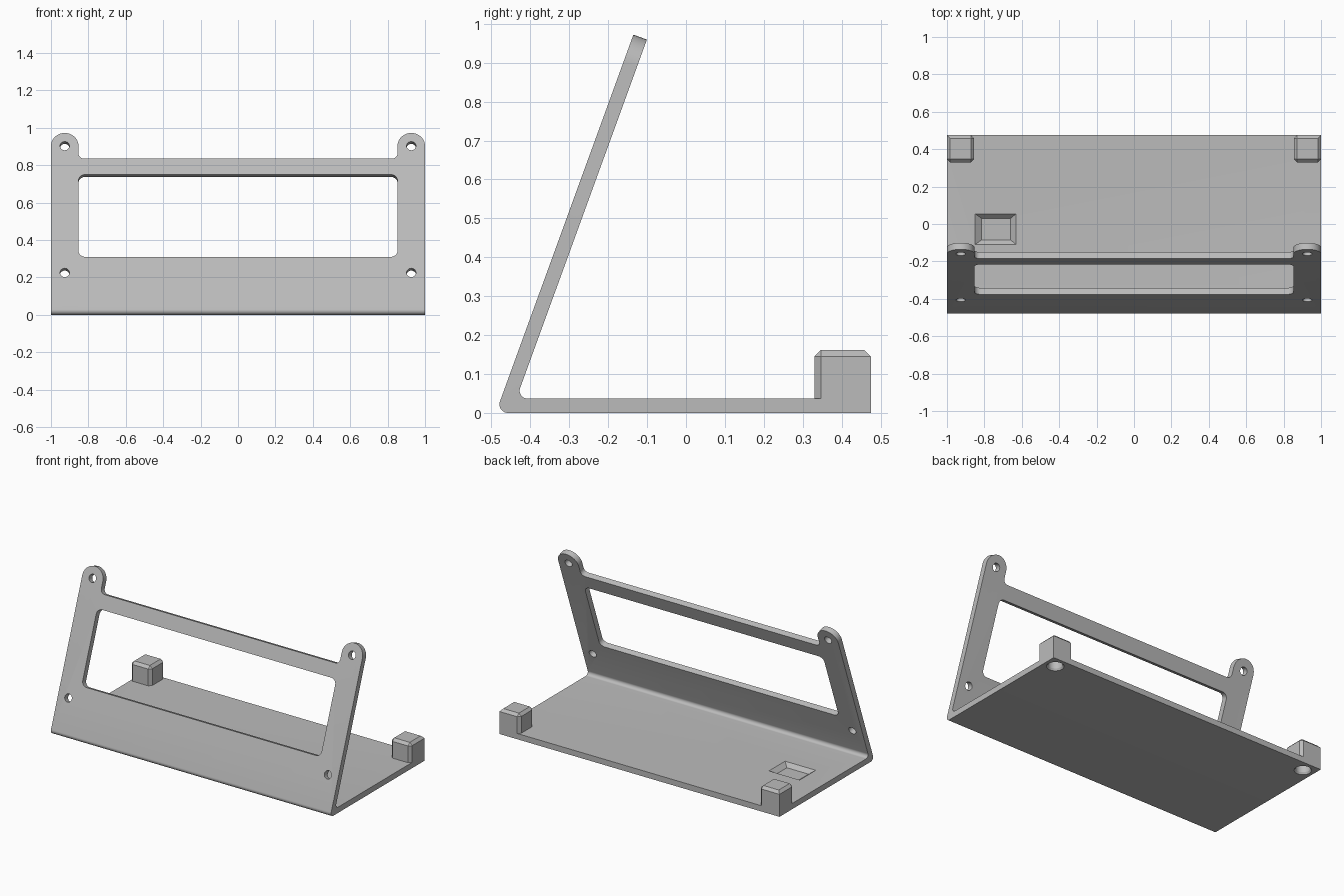
import bpy, bmesh, math
from mathutils import Vector, Matrix

cube = bpy.data.objects.get("Cube")
if cube:
    bpy.data.objects.remove(cube)

TILT = math.radians(20)
S, C = math.sin(TILT), math.cos(TILT)
T = 0.037            # plate thickness
Y0, BACK = -0.489, 0.475

grey = bpy.data.materials.new("light_grey")
grey.use_nodes = True
grey.diffuse_color = (0.5, 0.5, 0.5, 1)
grey.node_tree.nodes["Principled BSDF"].inputs["Base Color"].default_value = (0.5, 0.5, 0.5, 1)

# side profiles run along x; panel shapes lie in the tilted front plane
SIDE = Matrix(((0, 0, 1, 0), (1, 0, 0, 0), (0, 1, 0, 0), (0, 0, 0, 1)))
PANEL = Matrix(((1, 0, 0, 0), (0, S, -C, Y0), (0, C, S, 0), (0, 0, 0, 1)))


def rounded(corners, steps=10):
    """Turn (x, y, radius) corners into a filleted outline."""
    out = []
    for i, (x, y, r) in enumerate(corners):
        p = Vector((x, y))
        if not r:
            out.append(p)
            continue
        u = (Vector(corners[i - 1][:2]) - p).normalized()
        v = (Vector(corners[(i + 1) % len(corners)][:2]) - p).normalized()
        half = u.angle(v) / 2
        c = p + (u + v).normalized() * r / math.sin(half)
        a, b = p + u * r / math.tan(half) - c, p + v * r / math.tan(half) - c
        start = math.atan2(a.y, a.x)
        turn = math.atan2(a.x * b.y - a.y * b.x, a.dot(b))
        for k in range(steps + 1):
            ang = start + turn * k / steps
            out.append(c + Vector((math.cos(ang), math.sin(ang))) * r)
    return [p for i, p in enumerate(out) if (p - out[i - 1]).length > 1e-5]


def finish(name, bm):
    bmesh.ops.recalc_face_normals(bm, faces=bm.faces)
    me = bpy.data.meshes.new(name)
    bm.to_mesh(me)
    bm.free()
    me.materials.append(grey)
    ob = bpy.data.objects.new(name, me)
    bpy.context.collection.objects.link(ob)
    return ob


def prism(name, outline, lo, hi, matrix):
    bm = bmesh.new()
    face = bm.faces.new([bm.verts.new((p.x, p.y, lo)) for p in outline])
    ext = bmesh.ops.extrude_face_region(bm, geom=[face])["geom"]
    bmesh.ops.translate(bm, vec=(0, 0, hi - lo), verts=[g for g in ext if isinstance(g, bmesh.types.BMVert)])
    bm.transform(matrix)
    return finish(name, bm)


def box(lo, hi):
    bm = bmesh.new()
    bmesh.ops.create_cube(bm, size=1)
    for v in bm.verts:
        v.co = [lo[i] if v.co[i] < 0 else hi[i] for i in range(3)]
    return bm


def combine(target, tool, operation):
    tool.hide_render = True
    mod = target.modifiers.new(operation.lower(), "BOOLEAN")
    mod.operation, mod.solver, mod.object = operation, "EXACT", tool
    bpy.context.view_layer.objects.active = target
    bpy.ops.object.modifier_apply(modifier=mod.name)
    bpy.data.objects.remove(tool)


def circle(x, y, r, n=32):
    return [Vector((x + r * math.cos(k * math.tau / n), y + r * math.sin(k * math.tau / n))) for k in range(n)]


# bent plate: base and tilted panel in one side profile
top = 1.0345
front_top = Vector((Y0 + top * S, top * C))
profile = [(Y0, 0, 0.022), (BACK, 0, 0), (BACK, T, 0),
           (Y0 + T / C + T * S / C, T, 0.02),
           (front_top.x + T * C, front_top.y - T * S, 0),
           (front_top.x, front_top.y, 0)]
stand = prism("display_stand", rounded(profile), -1, 1, SIDE)

# corner posts with chamfered edges
for side in (1, -1):
    bm = box((0.855, 0.33, 0.012), (1, BACK, 0.162))
    outer_back = [e for e in bm.edges if all(v.co.x > 0.99 and v.co.y > 0.47 for v in e.verts)]
    chamfered = [e for e in bm.edges if e not in outer_back and max(v.co.z for v in e.verts) > 0.1]
    bmesh.ops.bevel(bm, geom=chamfered, offset=0.017, segments=1, affect="EDGES")
    bm.transform(Matrix.Diagonal((side, 1, 1, 1)))
    combine(stand, finish("corner_post", bm), "UNION")

# panel top: rounded ears with a lower bar between them
R, IN, BAR = 0.0735, 0.853, 0.889
half = [(-1.2, top + 0.2, 0), (-1.2, 0.961, 0), (-1, 0.961, 0), (-1, top, R),
        (-IN, top, R), (-IN, BAR, 0.03)]
ears = half + [(-x, y, r) for x, y, r in reversed(half)]
combine(stand, prism("top_cutter", rounded(ears), -0.09, 0.06, PANEL), "DIFFERENCE")

# window and screw holes
window = [(x, y, 0.035) for x, y in ((-IN, 0.33), (IN, 0.33), (IN, 0.798), (-IN, 0.798))]
combine(stand, prism("window_cutter", rounded(window), -0.09, 0.06, PANEL), "DIFFERENCE")
for x in (-0.9265, 0.9265):
    for y in (0.24, 0.961):
        combine(stand, prism("screw_cutter", circle(x, y, 0.025), -0.08, 0.06, PANEL), "DIFFERENCE")

# sloped pocket in the base
bm = box((-0.85, -0.11, 0.012), (-0.63, 0.055, T))
for v in bm.verts:
    if v.co.z < 0.02:
        v.co.x += 0.035 if v.co.x < -0.74 else -0.03
        v.co.y += 0.025 if v.co.y < 0 else -0.025
    else:
        v.co.z += 0.0005
combine(stand, finish("pocket_cutter", bm), "DIFFERENCE")

# round recesses under the posts, with a small lead-in
for x in (-0.9275, 0.9275):
    for r1, r2, depth in ((0.052, 0.043, 0.012), (0.043, 0.043, 0.1)):
        bm = bmesh.new()
        bmesh.ops.create_cone(bm, cap_ends=True, segments=32, radius1=r1, radius2=r2, depth=depth + 0.002)
        bmesh.ops.translate(bm, vec=(x, 0.4025, depth / 2 - 0.001), verts=bm.verts)
        combine(stand, finish("recess_cutter", bm), "DIFFERENCE")

bpy.ops.object.select_all(action="DESELECT")
stand.select_set(True)
bpy.context.view_layer.objects.active = stand
bpy.ops.object.shade_smooth_by_angle(angle=math.radians(25))
